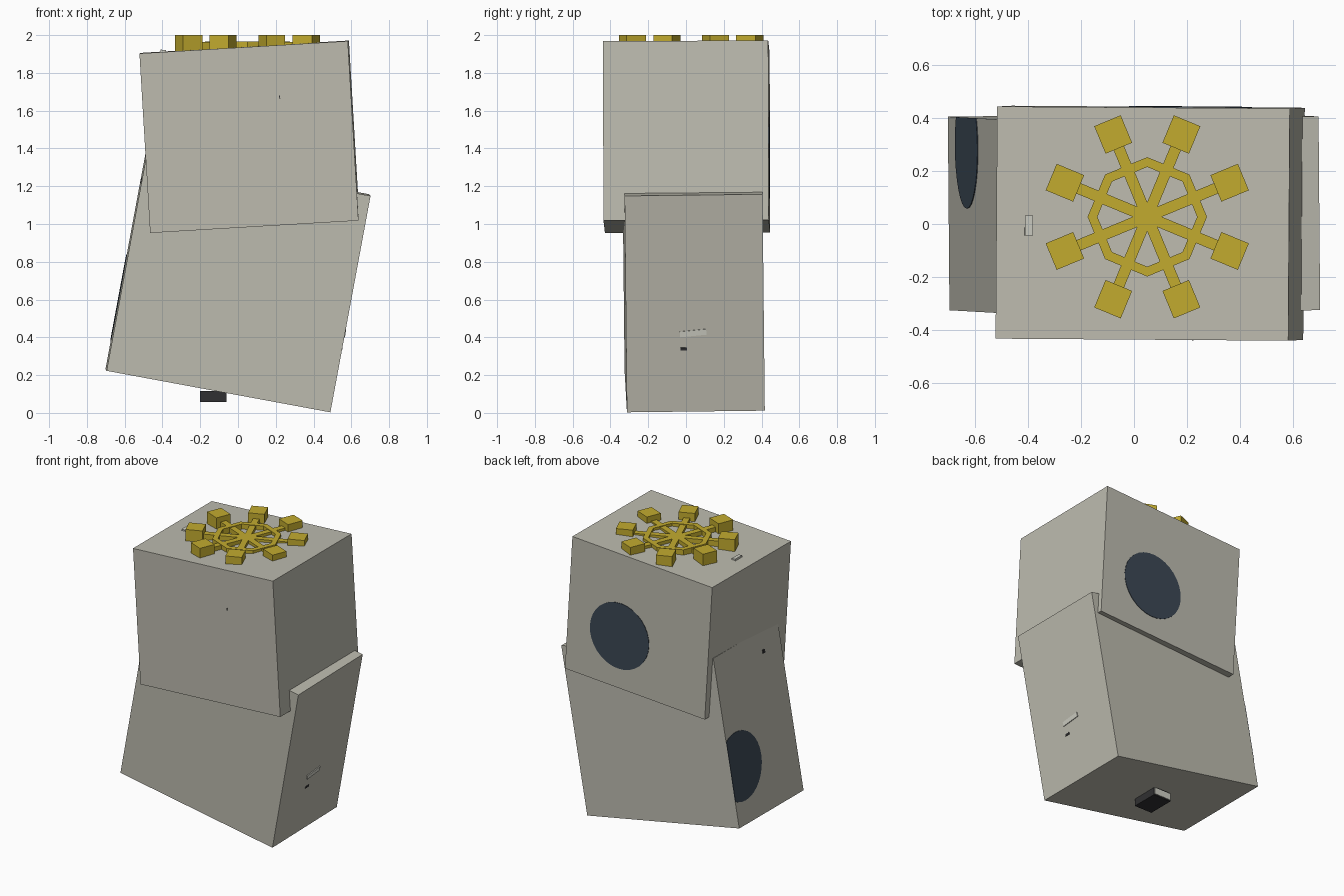
import bpy, bmesh
from math import radians, sin, cos, pi
from mathutils import Matrix, Euler, Vector

old = bpy.data.objects.get("Cube")
if old:
    bpy.data.objects.remove(old, do_unlink=True)


def material(name, rgb):
    m = bpy.data.materials.new(name)
    m.use_nodes = True
    m.diffuse_color = (*rgb, 1)
    m.node_tree.nodes["Principled BSDF"].inputs["Base Color"].default_value = (*rgb, 1)
    return m


stone = material("warm grey", (0.51, 0.50, 0.43))
gold = material("gold", (0.54, 0.41, 0.028))
dark = material("dark slate", (0.045, 0.065, 0.09))
black = material("charcoal", (0.03, 0.03, 0.032))
pale = material("pale grey", (0.62, 0.62, 0.55))


def finish(name, bm, mat, matrix):
    bmesh.ops.recalc_face_normals(bm, faces=bm.faces)
    mesh = bpy.data.meshes.new(name)
    bm.to_mesh(mesh)
    bm.free()
    mesh.materials.append(mat)
    ob = bpy.data.objects.new(name, mesh)
    ob.matrix_world = matrix
    bpy.context.collection.objects.link(ob)
    return ob


def box(name, size, mat, frame=Matrix(), at=(0, 0, 0), turn=0, axis='Z'):
    bm = bmesh.new()
    bmesh.ops.create_cube(bm, size=1)
    bmesh.ops.scale(bm, vec=size, verts=bm.verts)
    local = Matrix.Translation(at) @ Matrix.Rotation(turn, 4, axis)
    return finish(name, bm, mat, frame @ local)


def prism(name, points, offset, mat, frame):
    """Flat outline extruded by an offset vector."""
    bm = bmesh.new()
    face = bm.faces.new([bm.verts.new(p) for p in points])
    ext = bmesh.ops.extrude_face_region(bm, geom=[face], use_keep_orig=True)
    moved = [g for g in ext["geom"] if isinstance(g, bmesh.types.BMVert)]
    bmesh.ops.translate(bm, vec=offset, verts=moved)
    return finish(name, bm, mat, frame)


def tilted(loc, degrees):
    rot = Euler([radians(d) for d in degrees]).to_matrix().to_4x4()
    return Matrix.Translation(loc) @ rot


# Two stacked, tilted blocks
low = tilted((0, 0.04, 0.69), (0.7, 10.5, 0.6))
low_size = Vector((1.205, 0.73, 1.165))
box("lower_block", low_size, stone, low)
top = tilted((0.061, 0.003, 1.462), (0.2, -3.4, -0.4))
top_size = Vector((1.105, 0.875, 0.952))
box("upper_block", top_size, stone, top)

# Round dark patches: whole on the upper back, cut off at the edge on the lower side
circle = [(cos(i * pi / 16), sin(i * pi / 16)) for i in range(32)]
R = 0.233
back = top_size.y / 2
prism("upper_back_patch", [(0.143 + R * c, back - 0.002, -0.105 + R * s) for c, s in circle],
      (0, 0.005, 0), dark, top)
edge = low_size.y / 2
side = -low_size.x / 2
half_disc = []
for c, s in circle:
    if 0.255 + R * c < edge:
        half_disc.append((side + 0.002, 0.255 + R * c, -0.195 + R * s))
    elif not half_disc or half_disc[-1][1] < edge:
        half_disc.append((side + 0.002, edge, -0.195 - 0.203 if s < 0 else -0.195))
# close the cut with two points on the block edge
half_disc = [p for p in half_disc if p[1] < edge]
half_disc += [(side + 0.002, edge, -0.195 - 0.203), (side + 0.002, edge, -0.195 + 0.203)]
prism("lower_side_patch", half_disc, (-0.005, 0, 0), dark, low)

# Gold wheel lying level on top
hub = Matrix.Translation((0.05, 0.027, 0))
for i in range(8):
    a = (i + 0.5) * pi / 4
    arm = hub @ Matrix.Rotation(a, 4, 'Z')
    box("wheel_knob", (0.112, 0.108, 0.13), gold, arm, (0.336, 0, 1.935))
    box("wheel_spoke", (0.30, 0.042, 0.058), gold, arm, (0.15, 0, 1.934))

bm = bmesh.new()
rings = [[bm.verts.new((r * cos(i * pi / 4), r * sin(i * pi / 4), z)) for i in range(8)]
         for r, z in ((0.225, 1.967), (0.188, 1.967), (0.188, 1.905), (0.225, 1.905))]
for k in range(4):
    p, q = rings[k], rings[(k + 1) % 4]
    for i in range(8):
        j = (i + 1) % 8
        bm.faces.new((p[i], p[j], q[j], q[i]))
finish("wheel_rim", bm, gold, hub)

# Small foot under the lower block
box("bottom_foot", (0.138, 0.19, 0.06), black, at=(-0.131, 0.03, 0.087))
box("foot_back_plate", (0.13, 0.008, 0.045), pale, at=(-0.131, 0.126, 0.087))

# Thin slivers and specks poking through the surfaces
box("side_sliver", (0.012, 0.14, 0.03), pale, low, (-side, -0.01, -0.16), radians(5), 'X')
box("side_speck", (0.008, 0.035, 0.014), black, low, (-side, -0.06, -0.245))
box("top_sliver", (0.03, 0.075, 0.02), pale, top, (-0.43, -0.01, top_size.z / 2), radians(10), 'Y')
box("front_speck", (0.005, 0.006, 0.018), black, top, (0.175, -back, 0.2))
box("left_speck", (0.008, 0.025, 0.025), black, low, (side, -0.17, 0.44))
